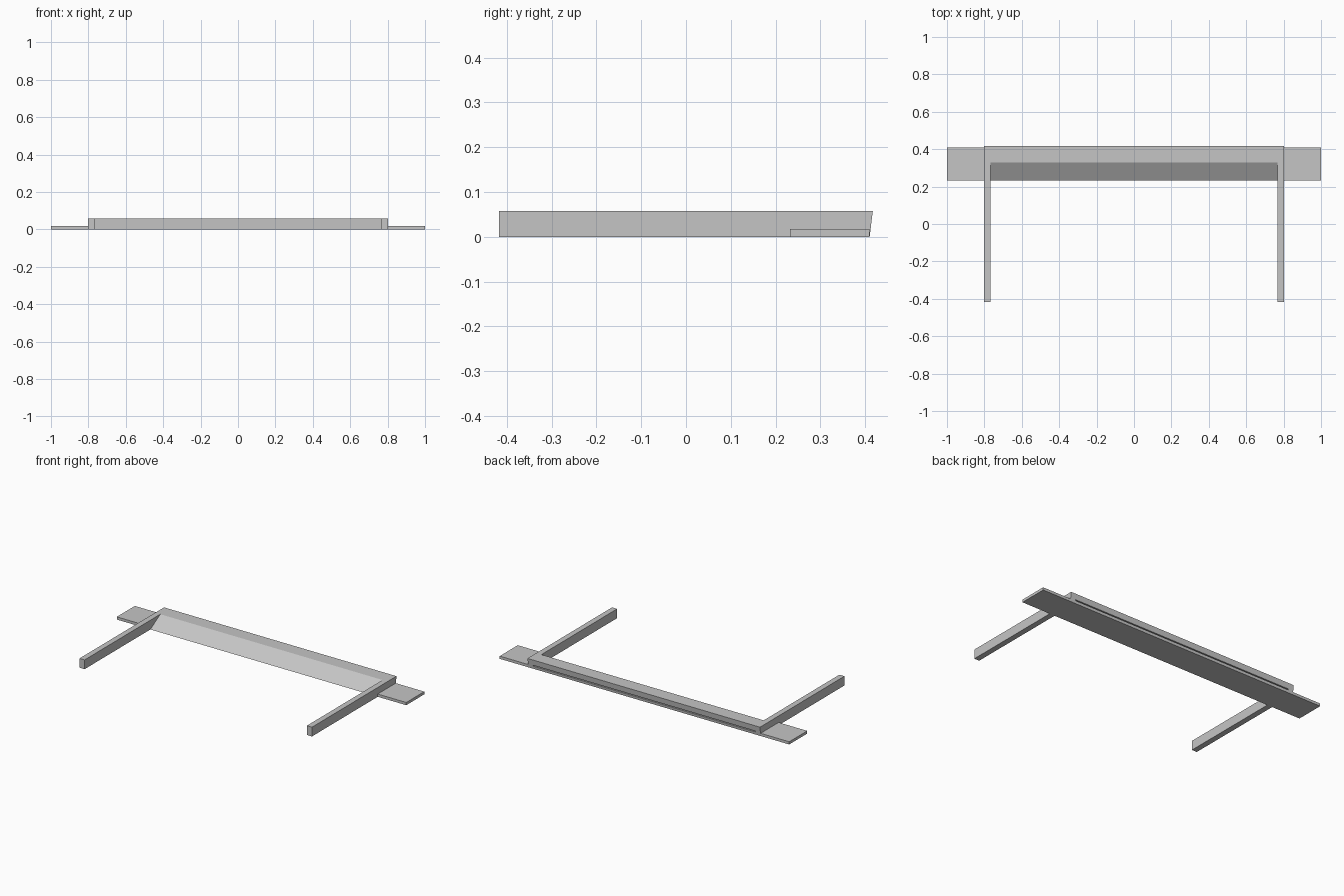
import bpy
import bmesh

cube = bpy.data.objects.get("Cube")
if cube:
    bpy.data.objects.remove(cube, do_unlink=True)

# Plain grey finish for every part
grey = bpy.data.materials.new("plain_grey")
grey.use_nodes = True
colour = (0.56, 0.56, 0.56, 1)
grey.diffuse_color = colour
grey.node_tree.nodes["Principled BSDF"].inputs["Base Color"].default_value = colour


def extrude_profile(name, profile, x0, x1):
    """Sweep a (y, z) side profile along x from x0 to x1."""
    bm = bmesh.new()
    face = bm.faces.new([bm.verts.new((x0, y, z)) for y, z in profile])
    swept = bmesh.ops.extrude_face_region(bm, geom=[face])
    moved = [v for v in swept["geom"] if isinstance(v, bmesh.types.BMVert)]
    bmesh.ops.translate(bm, verts=moved, vec=(x1 - x0, 0, 0))
    bmesh.ops.recalc_face_normals(bm, faces=bm.faces)
    mesh = bpy.data.meshes.new(name)
    bm.to_mesh(mesh)
    bm.free()
    mesh.materials.append(grey)
    obj = bpy.data.objects.new(name, mesh)
    bpy.context.collection.objects.link(obj)
    return obj


# Main dimensions
height, tab_height = 0.058, 0.017
front, back, back_top = -0.417, 0.41, 0.417
tab_front, ridge, slot_depth, slot_top = 0.232, 0.33, 0.30, 0.023
inner, outer, tip = 0.768, 0.803, 1.0


def back_y(z):
    """Position of the leaning back face at a height."""
    return back + (back_top - back) * z / height


# Cross beam: ramp at the front, long narrow slot in the leaning back
beam = [(tab_front, 0), (back, 0), (back_y(tab_height), tab_height),
        (slot_depth, tab_height), (slot_depth, slot_top),
        (back_y(slot_top), slot_top), (back_top, height), (ridge, height)]
extrude_profile("cross_beam", beam, -inner, inner)

# Long side arms and flat end tabs
arm = [(front, 0), (back, 0), (back_top, height), (front, height)]
tab = [(tab_front, 0), (back, 0), (back, tab_height), (tab_front, tab_height)]
for side, s in (("left", 1), ("right", -1)):
    extrude_profile(side + "_arm", arm, s * inner, s * outer)
    extrude_profile(side + "_end_tab", tab, s * outer, s * tip)
